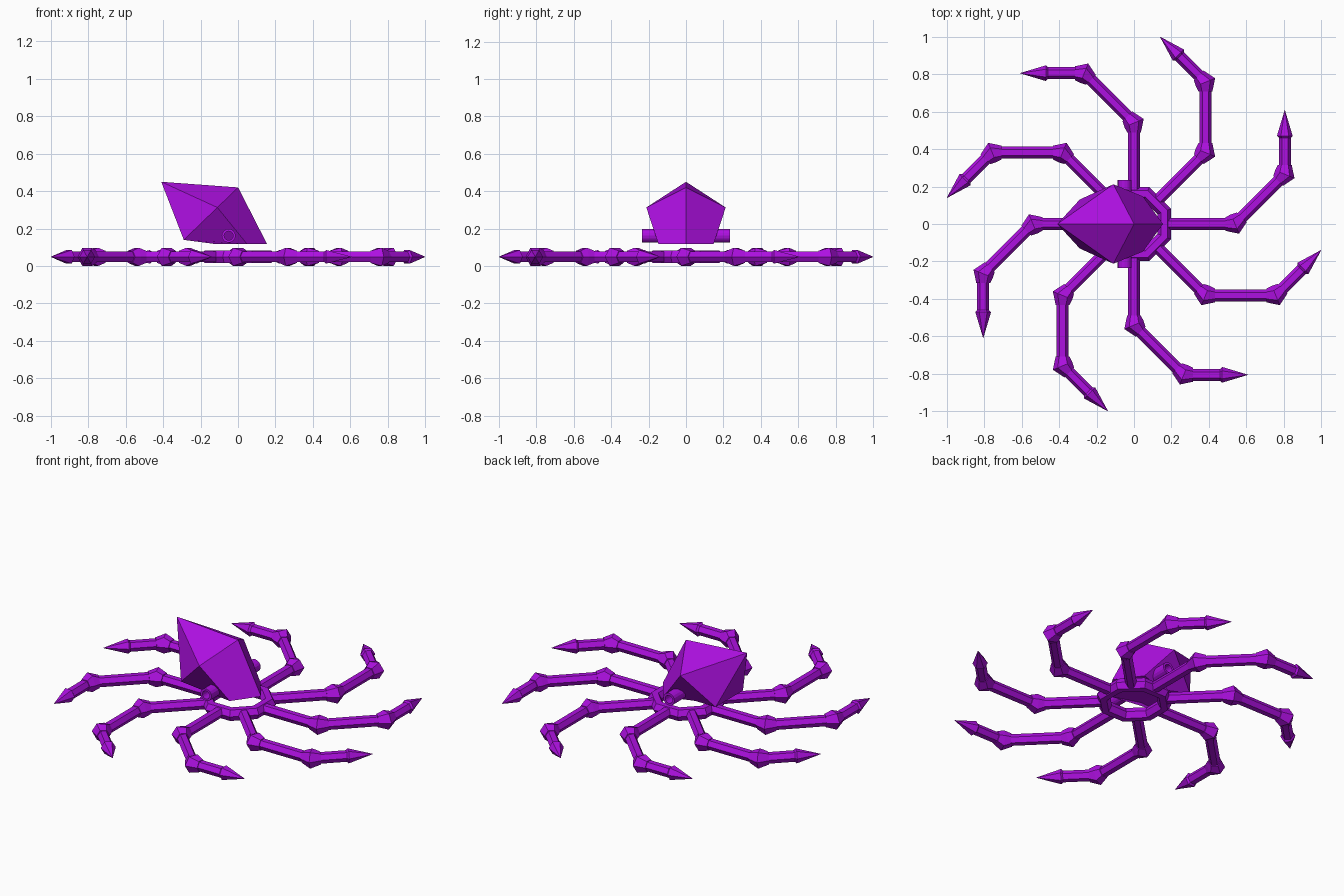
import bpy, bmesh, math
from mathutils import Vector, Matrix

if "Cube" in bpy.data.objects:
    bpy.data.objects.remove(bpy.data.objects["Cube"], do_unlink=True)

purple = bpy.data.materials.new("vivid_purple")
purple.use_nodes = True
colour = (0.42, 0.005, 0.75, 1)
purple.diffuse_color = colour
purple.node_tree.nodes["Principled BSDF"].inputs["Base Color"].default_value = colour

LEVEL = 0.049  # height of the ring and arms


def loft(name, rings, closed=False, matrix=Matrix()):
    """Bridge equal-length rings of points; cap the ends unless closed."""
    bm = bmesh.new()
    loops = [[bm.verts.new(p) for p in ring] for ring in rings]
    n = len(loops[0])
    pairs = list(zip(loops, loops[1:]))
    if closed:
        pairs.append((loops[-1], loops[0]))
    else:
        bm.faces.new(loops[0])
        bm.faces.new(loops[-1])
    for a, b in pairs:
        for i in range(n):
            j = (i + 1) % n
            bm.faces.new((a[i], a[j], b[j], b[i]))
    bmesh.ops.remove_doubles(bm, verts=bm.verts, dist=0.0005)
    bmesh.ops.recalc_face_normals(bm, faces=bm.faces)
    mesh = bpy.data.meshes.new(name)
    bm.to_mesh(mesh)
    bm.free()
    mesh.materials.append(purple)
    ob = bpy.data.objects.new(name, mesh)
    ob.matrix_world = matrix
    bpy.context.collection.objects.link(ob)
    return ob


def hexagon(centre, heading, r):
    """Upright hexagon across a heading in the ground plane, flat side up."""
    side = Vector((-math.sin(heading), math.cos(heading), 0))
    up = Vector((0, 0, 1))
    return [centre + side * r * math.cos(k * math.pi / 3) + up * r * math.sin(k * math.pi / 3)
            for k in range(6)]


def polygon(centre, u, v, r, n=5):
    return [centre + r * (u * math.cos(k * math.tau / n) + v * math.sin(k * math.tau / n))
            for k in range(n)]


def direction(a):
    return Vector((math.cos(a), math.sin(a), 0))


# Arms: hexagonal beam, two swollen elbows and a pointed tip
BEAM, COLLAR, KNUCKLE = 0.032, 0.037, 0.056
bend = math.pi / 4
sections = [hexagon(direction(0) * 0.16, 0, BEAM)]
joint = direction(0) * 0.54
for i in range(2):
    h = i * bend
    before = joint - direction(h) * 0.05
    after = joint + direction(h + bend) * 0.05
    sections += [hexagon(before, h, BEAM), hexagon(before, h, COLLAR),
                 hexagon(joint, h + bend / 2, KNUCKLE),
                 hexagon(after, h + bend, COLLAR), hexagon(after, h + bend, BEAM)]
    if i == 0:
        joint = joint + direction(bend) * 0.376
h = 2 * bend
for dist, r in ((0.195, BEAM), (0.205, 0.042), (0.342, 0.001)):
    sections.append(hexagon(joint + direction(h) * dist, h, r))
for k in range(8):
    turn = Matrix.Translation((0, 0, LEVEL)) @ Matrix.Rotation(k * bend, 4, "Z")
    loft(f"arm_{k + 1}", sections, matrix=turn)

# Hub ring: eight-sided torus with a hexagonal section
ring = []
for k in range(8):
    a = (k + 0.5) * bend
    ring.append(hexagon(direction(a) * 0.175 + Vector((0, 0, LEVEL)), a + math.pi / 2, 0.038))
loft("hub_ring", ring, closed=True)

# Gem head: point, tilted pentagon girdle, level pentagon base
X, Y, Z = Vector((1, 0, 0)), Vector((0, 1, 0)), Vector((0, 0, 1))
tilt = (X * 0.72 + Z * 0.695).normalized()
loft("gem_head", [
    [Vector((-0.41, 0, 0.45))] * 5,
    polygon(Vector((-0.16, 0, 0.265)), tilt, Y, 0.223),
    polygon(Vector((0, 0, 0.118)), X, Y, 0.155)])

# Axle: hollow pipe through the lower part of the head
pipe = [polygon(Vector((-0.05, y, 0.162)), X, Z, r, 16)
        for y, r in ((-0.235, 0.024), (-0.235, 0.037), (0.235, 0.037), (0.235, 0.024))]
loft("axle_pipe", pipe, closed=True)
